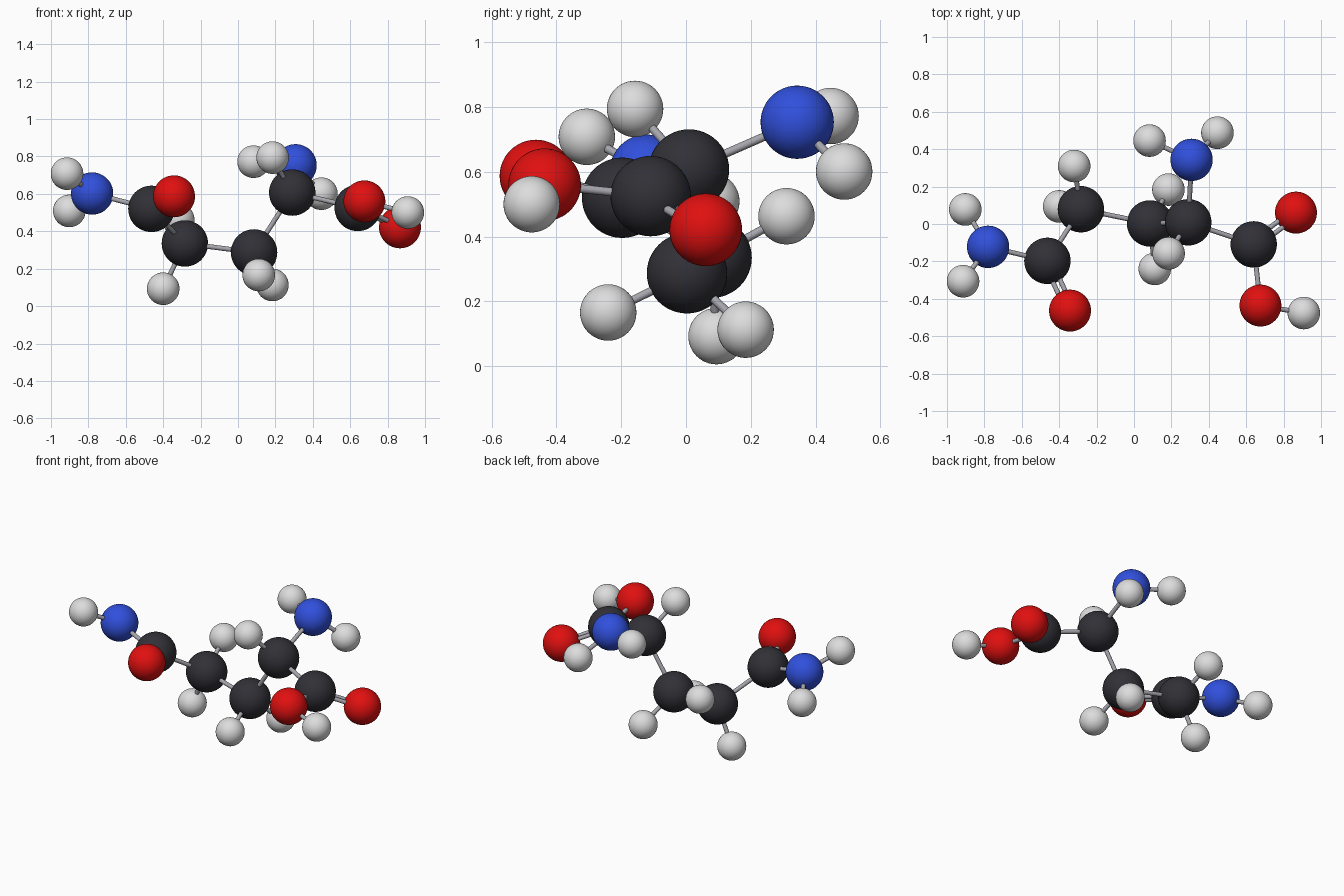
import bpy
from mathutils import Vector

cube = bpy.data.objects.get("Cube")
if cube:
    bpy.data.objects.remove(cube, do_unlink=True)


def make_material(name, rgb):
    mat = bpy.data.materials.new(name)
    mat.use_nodes = True
    colour = (*rgb, 1.0)
    mat.diffuse_color = colour
    mat.node_tree.nodes["Principled BSDF"].inputs["Base Color"].default_value = colour
    return mat


charcoal = make_material("charcoal", (0.03, 0.03, 0.038))
red = make_material("red", (0.75, 0.005, 0.005))
blue = make_material("blue", (0.03, 0.08, 0.72))
pale_grey = make_material("pale grey", (0.72, 0.72, 0.72))
rod_grey = make_material("rod grey", (0.38, 0.38, 0.42))

# Ball kinds: material and radius
KINDS = {
    "carbon": (charcoal, 0.124),
    "oxygen": (red, 0.112),
    "nitrogen": (blue, 0.113),
    "hydrogen": (pale_grey, 0.087),
}
ROD_RADIUS = 0.013
PAIR_OFFSET = 0.02
centres = {}


def finish(name, mat):
    obj = bpy.context.object
    obj.name = name
    obj.data.materials.append(mat)
    bpy.ops.object.shade_smooth_by_angle()
    return obj


def ball(name, kind, x, y, z):
    mat, radius = KINDS[kind]
    centres[name] = Vector((x, y, z))
    bpy.ops.mesh.primitive_uv_sphere_add(
        segments=48, ring_count=24, radius=radius, location=(x, y, z))
    finish(name, mat)


def rod(name, start, end, offset=Vector()):
    axis = end - start
    bpy.ops.mesh.primitive_cylinder_add(
        vertices=20, radius=ROD_RADIUS, depth=axis.length,
        location=(start + end) / 2 + offset,
        rotation=axis.to_track_quat("Z", "Y").to_euler())
    finish(name, rod_grey)


def bond(a, b):
    rod(f"rod_{a}_to_{b}", centres[a], centres[b])


def double_bond(a, b):
    start, end = centres[a], centres[b]
    side = (end - start).cross(Vector((0, 0, 1))).normalized() * PAIR_OFFSET
    for label, sign in (("first", 1), ("second", -1)):
        rod(f"{label}_rod_{a}_to_{b}", start, end, side * sign)


# Carbon chain from right to left
ball("amide_carbon", "carbon", -0.463, -0.197, 0.52)
ball("lower_carbon", "carbon", -0.284, 0.079, 0.335)
ball("middle_carbon", "carbon", 0.086, 0.003, 0.287)
ball("upper_carbon", "carbon", 0.29, 0.009, 0.607)
ball("acid_carbon", "carbon", 0.64, -0.109, 0.525)

# Oxygen and nitrogen balls
ball("amide_oxygen", "oxygen", -0.342, -0.463, 0.587)
ball("acid_oxygen", "oxygen", 0.866, 0.061, 0.421)
ball("hydroxyl_oxygen", "oxygen", 0.676, -0.436, 0.56)
ball("amide_nitrogen", "nitrogen", -0.78, -0.122, 0.602)
ball("amine_nitrogen", "nitrogen", 0.308, 0.343, 0.753)

for a, b in (("amide_carbon", "lower_carbon"), ("lower_carbon", "middle_carbon"),
             ("middle_carbon", "upper_carbon"), ("upper_carbon", "acid_carbon"),
             ("amide_carbon", "amide_nitrogen"), ("upper_carbon", "amine_nitrogen"),
             ("acid_carbon", "hydroxyl_oxygen")):
    bond(a, b)
double_bond("amide_carbon", "amide_oxygen")
double_bond("acid_carbon", "acid_oxygen")

# Hydrogen balls, each joined to its parent
HYDROGENS = (
    ("amide_nitrogen", "front", -0.914, -0.306, 0.708),
    ("amide_nitrogen", "back", -0.902, 0.078, 0.509),
    ("lower_carbon", "bottom", -0.4, 0.094, 0.093),
    ("lower_carbon", "back", -0.32, 0.31, 0.463),
    ("middle_carbon", "front", 0.111, -0.24, 0.166),
    ("middle_carbon", "back", 0.184, 0.184, 0.113),
    ("upper_carbon", "top", 0.185, -0.157, 0.794),
    ("amine_nitrogen", "right", 0.083, 0.446, 0.772),
    ("amine_nitrogen", "left", 0.446, 0.488, 0.601),
    ("hydroxyl_oxygen", "left", 0.908, -0.476, 0.5),
)
for parent, side, x, y, z in HYDROGENS:
    name = f"{side}_hydrogen_of_{parent}"
    ball(name, "hydrogen", x, y, z)
    bond(parent, name)
